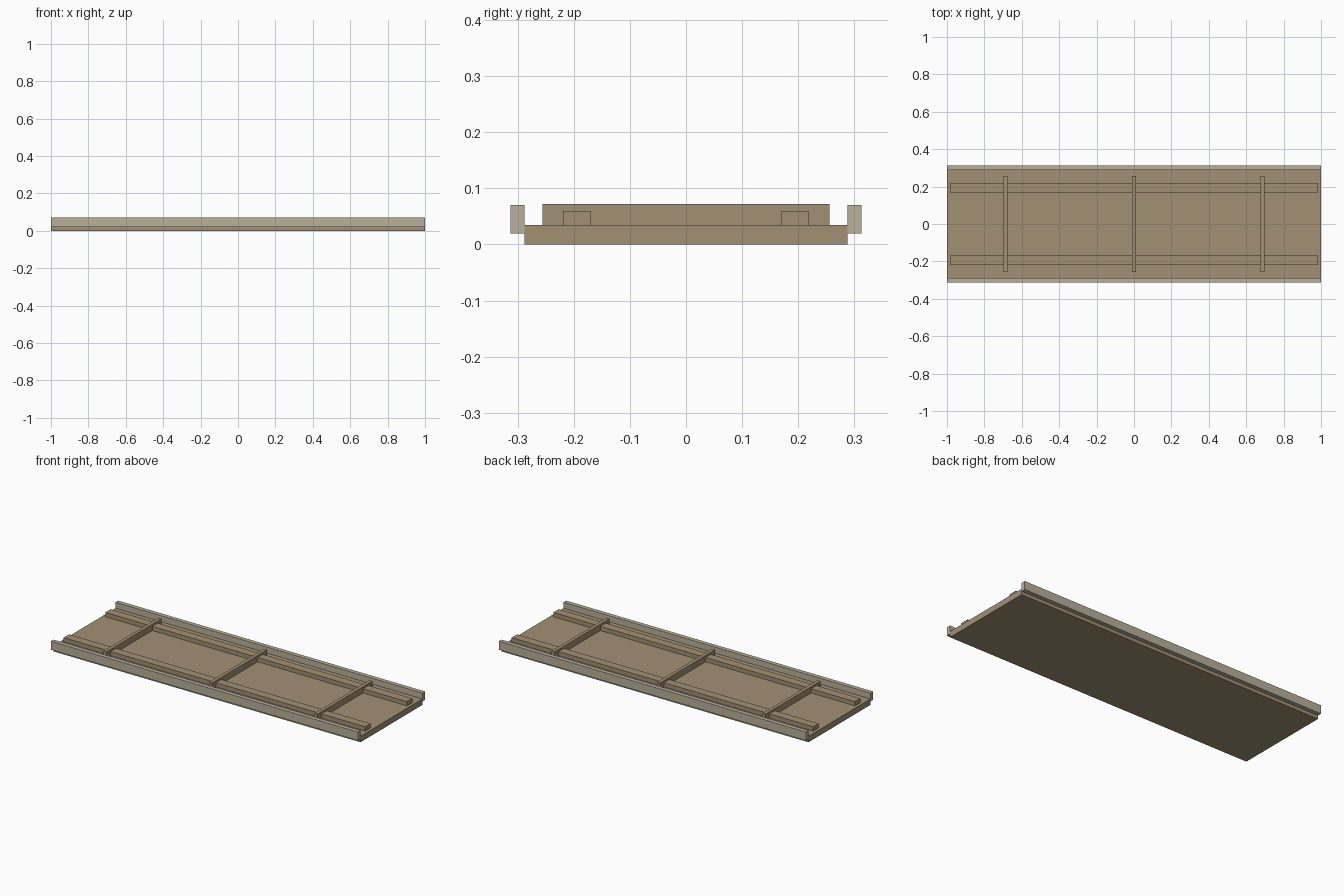
import bpy

old = bpy.data.objects.get("Cube")
if old:
    bpy.data.objects.remove(old, do_unlink=True)


def make_material(name, color):
    mat = bpy.data.materials.new(name)
    mat.use_nodes = True
    mat.diffuse_color = color
    mat.node_tree.nodes["Principled BSDF"].inputs["Base Color"].default_value = color
    return mat


def box(name, center, size, mat):
    bpy.ops.mesh.primitive_cube_add(size=1, location=center)
    obj = bpy.context.object
    obj.name = name
    obj.scale = size
    bpy.ops.object.transform_apply(location=False, rotation=False, scale=True)
    obj.data.materials.append(mat)
    return obj


wood = make_material("brown_wood", (0.36, 0.28, 0.175, 1))
pale = make_material("pale_trim", (0.49, 0.44, 0.335, 1))

# Base panel
DECK_TOP = 0.035
box("base_panel", (0, 0, DECK_TOP / 2), (2, 0.576, DECK_TOP), wood)

# Side trims and lengthwise battens, mirrored front to back
for side, label in ((-1, "front"), (1, "back")):
    box(label + "_side_trim", (0, side * 0.3005, 0.045), (2, 0.025, 0.05), pale)
    box(label + "_batten", (0, side * 0.194, DECK_TOP + 0.0125),
        (1.965, 0.05, 0.025), wood)

# Cross ribs over the battens
for x, label in ((-0.687, "right"), (0, "middle"), (0.687, "left")):
    box(label + "_cross_rib", (x, 0, DECK_TOP + 0.0185), (0.02, 0.512, 0.037), wood)
